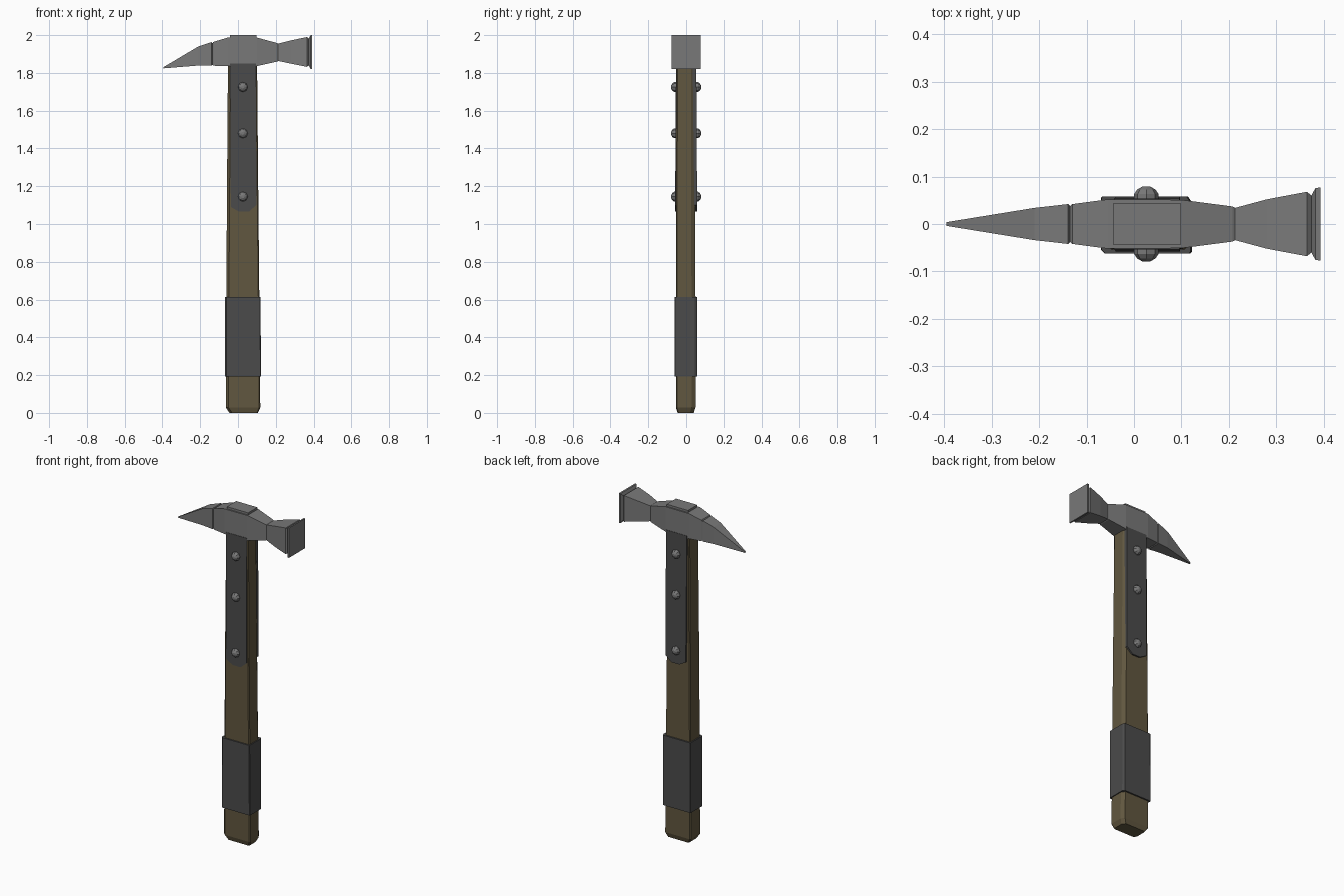
import bpy, bmesh, math
from mathutils import Matrix

if "Cube" in bpy.data.objects:
    bpy.data.objects.remove(bpy.data.objects["Cube"])


def material(name, r, g, b):
    m = bpy.data.materials.new(name)
    m.diffuse_color = (r, g, b, 1)
    m.use_nodes = True
    m.node_tree.nodes["Principled BSDF"].inputs["Base Color"].default_value = m.diffuse_color
    return m


WOOD = material("wood", 0.12, 0.095, 0.05)
IRON = material("iron", 0.19, 0.19, 0.19)
DARK = material("dark_metal", 0.07, 0.07, 0.07)


def finish(bm, name, mat):
    bmesh.ops.recalc_face_normals(bm, faces=bm.faces)
    me = bpy.data.meshes.new(name)
    bm.to_mesh(me)
    bm.free()
    me.materials.append(mat)
    ob = bpy.data.objects.new(name, me)
    bpy.context.collection.objects.link(ob)
    return ob


def loft(name, rings, mat):
    """Skin a list of equal-length point rings and cap both ends."""
    bm = bmesh.new()
    loops = [[bm.verts.new(p) for p in ring] for ring in rings]
    n = len(loops[0])
    for a, b in zip(loops, loops[1:]):
        for i in range(n):
            j = (i + 1) % n
            bm.faces.new((a[i], a[j], b[j], b[i]))
    bm.faces.new(loops[0])
    bm.faces.new(loops[-1])
    return finish(bm, name, mat)


def head_ring(x, hy, z0, z1):
    return [(x, -hy, z0), (x, hy, z0), (x, hy, z1), (x, -hy, z1)]


def handle_ring(z, x0, x1, y0, y1, c=0.014):
    return [(x0 + c, y0, z), (x1 - c * .4, y0, z), (x1, y0 + c * .4, z), (x1, y1 - c * 1.5, z),
            (x1 - c, y1, z), (x0 + c * .4, y1, z), (x0, y1 - c * .4, z), (x0, y0 + c, z)]


# Head: spike, collar groove, eye, neck and flared striking face
loft("hammer_head", [head_ring(*s) for s in (
    (-0.395, 0.004, 1.824, 1.83), (-0.21, 0.034, 1.839, 1.94),
    (-0.139, 0.042, 1.838, 1.963), (-0.135, 0.038, 1.842, 1.957),
    (-0.13, 0.042, 1.838, 1.964), (-0.055, 0.052, 1.836, 1.987),
    (0.1, 0.051, 1.836, 1.987), (0.208, 0.037, 1.86, 1.958),
    (0.213, 0.034, 1.863, 1.955), (0.28, 0.052, 1.849, 1.972),
    (0.365, 0.068, 1.832, 1.99), (0.374, 0.06, 1.839, 1.982),
    (0.383, 0.076, 1.822, 1.999), (0.393, 0.077, 1.821, 2.0))], IRON)

# Raised end of the eye on top of the head
loft("head_cap", [[(x, y, z) for x, y in ((-0.043, -0.044), (0.098, -0.044),
                                          (0.098, 0.044), (-0.043, 0.044))]
                  for z in (1.97, 2.0)], IRON)

# Wooden handle, tapering upward, with chamfered corners and butt
loft("handle", [handle_ring(*s) for s in (
    (0.0, -0.045, 0.105, -0.045, 0.04), (0.028, -0.064, 0.118, -0.054, 0.049),
    (0.6, -0.062, 0.113, -0.054, 0.049), (1.2, -0.058, 0.107, -0.053, 0.048),
    (1.86, -0.053, 0.101, -0.05, 0.047))], WOOD)

# Grip sleeve
loft("grip_sleeve", [handle_ring(0.192, -0.07, 0.122, -0.062, 0.058, 0.008),
                     handle_ring(0.613, -0.069, 0.119, -0.062, 0.058, 0.008)], DARK)

# Side straps with clipped lower corners, and their rivets
outline = [(-0.042, 1.85), (0.096, 1.85), (0.097, 1.10),
           (0.058, 1.066), (0.005, 1.066), (-0.038, 1.09)]
for side, label in ((-1, "front"), (1, "back")):
    rings = [[(x, side * (y + (1.85 - z) * 0.006), z) for x, z in outline]
             for y in (0.035, 0.0535)]
    loft(label + "_strap", rings, DARK)
    for k, z in enumerate((1.725, 1.48, 1.145)):
        rivet = [[(0.026 + r * math.cos(a * math.pi / 4), side * y,
                   z + r * math.sin(a * math.pi / 4)) for a in range(8)]
                 for y, r in ((0.045, 0.026), (0.063, 0.026), (0.073, 0.019), (0.079, 0.008))]
        loft(f"{label}_rivet_{k + 1}", rivet, IRON)
